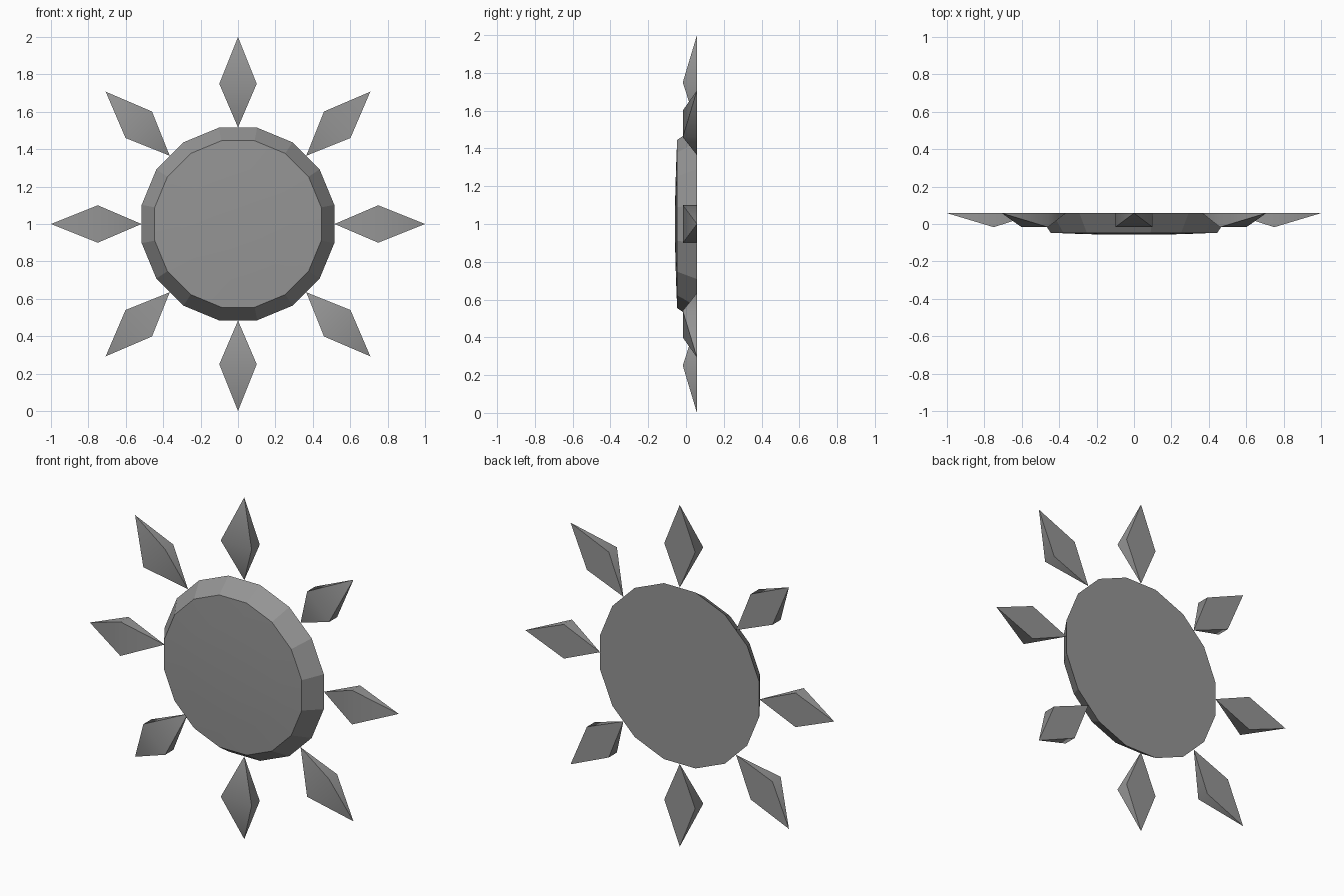
import bpy, bmesh, math
from mathutils import Matrix

cube = bpy.data.objects.get("Cube")
if cube:
    bpy.data.objects.remove(cube)

SIDES, RAYS = 16, 8
BACK, CENTRE_Z = 0.058, 1.0

grey = bpy.data.materials.new("stone_grey")
grey.use_nodes = True
colour = (0.3, 0.3, 0.3, 1)
grey.diffuse_color = colour
grey.node_tree.nodes["Principled BSDF"].inputs["Base Color"].default_value = colour


def finish(bm, name, smooth):
    """Turn a bmesh into an object, smoothing the faces picked by a rule."""
    bmesh.ops.recalc_face_normals(bm, faces=bm.faces)
    for f in bm.faces:
        f.smooth = smooth(f)
    for e in bm.edges:
        e.smooth = e.calc_face_angle(0) < math.radians(50)
    mesh = bpy.data.meshes.new(name)
    bm.to_mesh(mesh)
    bm.free()
    mesh.materials.append(grey)
    obj = bpy.data.objects.new(name, mesh)
    obj.location.z = CENTRE_Z
    bpy.context.collection.objects.link(obj)
    return obj


# Disc: tapered rim with a very shallow domed front and a flat back
bm = bmesh.new()
rings = []
for radius, y in ((0.525, BACK), (0.454, -0.047), (0.3, -0.053), (0.15, -0.057)):
    angles = [(i + 0.5) * math.tau / SIDES for i in range(SIDES)]
    rings.append([bm.verts.new((radius * math.cos(a), y, radius * math.sin(a)))
                  for a in angles])
for a, b in zip(rings, rings[1:]):
    for i in range(SIDES):
        j = (i + 1) % SIDES
        bm.faces.new((a[i], a[j], b[j], b[i]))
bm.faces.new(rings[0])
bm.faces.new(rings[-1])
finish(bm, "disc", lambda f: f.normal.y < -0.95)

# Rays: flat-backed diamonds, thick in the middle and pointed at both ends
for n in range(RAYS):
    bm = bmesh.new()
    inner = bm.verts.new((0, BACK, 0.516))
    outer = bm.verts.new((0, BACK, 1.0))
    waist = [bm.verts.new((x, y, 0.75)) for x, y in
             ((-0.1, BACK), (0.1, BACK), (0.1, -0.017), (-0.1, -0.017))]
    bm.faces.new((inner, waist[0], outer, waist[1]))
    for i in range(1, 4):
        for tip in (inner, outer):
            bm.faces.new((tip, waist[i], waist[(i + 1) % 4]))
    turn = Matrix.Rotation(n * math.tau / RAYS, 4, 'Y')
    bmesh.ops.transform(bm, matrix=turn, verts=bm.verts)
    finish(bm, f"ray_{n + 1}", lambda f: True)
